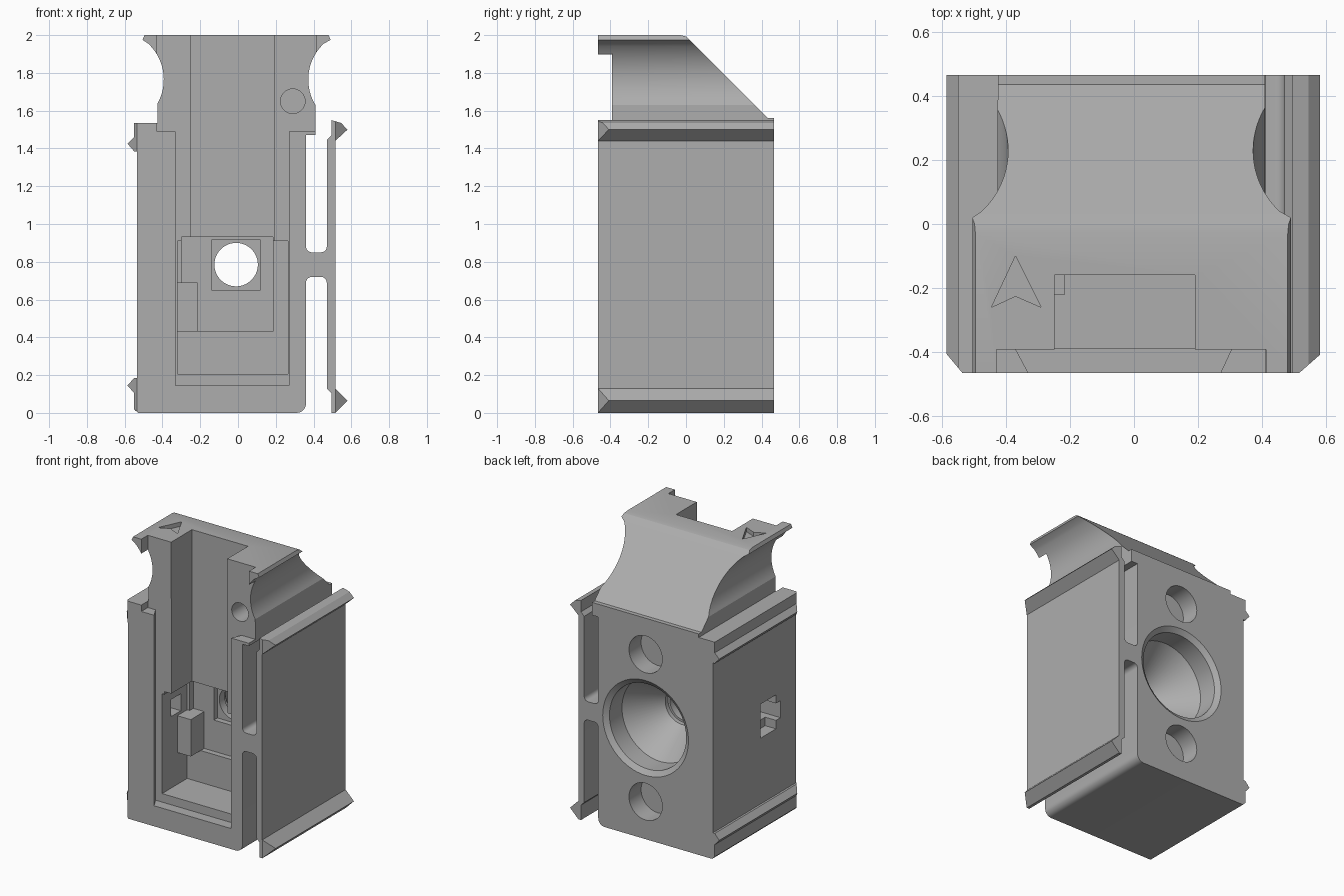
import bpy, bmesh, math

if "Cube" in bpy.data.objects:
    bpy.data.objects.remove(bpy.data.objects["Cube"], do_unlink=True)

grey = bpy.data.materials.new("plain grey")
grey.use_nodes = True
colour = (0.42, 0.42, 0.42, 1)
grey.diffuse_color = colour
grey.node_tree.nodes["Principled BSDF"].inputs["Base Color"].default_value = colour

FRONT, BACK = -0.465, 0.465
AXES = {"x": lambda a, b, t: (t, a, b),
        "y": lambda a, b, t: (a, t, b),
        "z": lambda a, b, t: (a, b, t)}


def finish(name, bm):
    bmesh.ops.recalc_face_normals(bm, faces=bm.faces)
    mesh = bpy.data.meshes.new(name)
    bm.to_mesh(mesh)
    bm.free()
    mesh.materials.append(grey)
    obj = bpy.data.objects.new(name, mesh)
    bpy.context.collection.objects.link(obj)
    return obj


def prism(name, outline, axis, start, end):
    """Outline extruded along one axis."""
    bm = bmesh.new()
    rings = [[bm.verts.new(AXES[axis](a, b, t)) for a, b in outline] for t in (start, end)]
    for ring in rings:
        bm.faces.new(ring)
    for i in range(len(outline)):
        j = (i + 1) % len(outline)
        bm.faces.new((rings[0][i], rings[0][j], rings[1][j], rings[1][i]))
    return finish(name, bm)


def box(name, x0, x1, y0, y1, z0, z1):
    return prism(name, [(x0, y0), (x1, y0), (x1, y1), (x0, y1)], "z", z0, z1)


def lathe(name, cx, cz, profile, sides=64):
    """Solid of revolution about a line along y; profile holds (radius, y)."""
    bm = bmesh.new()
    rings = []
    for r, y in profile:
        angles = [math.tau * k / sides for k in range(sides)]
        rings.append([bm.verts.new((cx + r * math.cos(a), y, cz + r * math.sin(a))) for a in angles])
    bm.faces.new(rings[0])
    bm.faces.new(rings[-1])
    for low, high in zip(rings, rings[1:]):
        for i in range(sides):
            j = (i + 1) % sides
            bm.faces.new((low[i], low[j], high[j], high[i]))
    return finish(name, bm)


def arc(cx, cz, r, start, end, steps):
    angles = [math.radians(start + (end - start) * i / steps) for i in range(steps + 1)]
    return [(cx + r * math.cos(a), cz + r * math.sin(a)) for a in angles]


def combine(target, tool, operation="DIFFERENCE"):
    mod = target.modifiers.new("combine", "BOOLEAN")
    mod.operation = operation
    mod.solver = "EXACT"
    mod.object = tool
    bpy.context.view_layer.objects.active = target
    bpy.ops.object.modifier_apply(modifier=mod.name)
    bpy.data.objects.remove(tool, do_unlink=True)


# Outline: base, bridge to the spring arm, arm with hooks, head, left hooks
outline = [(-0.53, 0), (0.31, 0)] + arc(0.31, 0.05, 0.05, -90, 0, 6)[1:]
outline += arc(0.39, 0.69, 0.03, 180, 90, 5) + arc(0.44, 0.69, 0.03, 90, 0, 5)
outline += [(0.47, 0.13), (0.495, 0.105), (0.495, 0), (0.515, 0), (0.58, 0.065),
            (0.515, 0.13), (0.515, 1.44), (0.58, 1.5), (0.545, 1.535),
            (0.495, 1.55), (0.495, 1.47), (0.47, 1.445)]
outline += arc(0.44, 0.88, 0.03, 0, -90, 5) + arc(0.39, 0.88, 0.03, -90, -180, 5)
outline += [(0.36, 1.47), (0.41, 1.47)]
outline += arc(0.632, 1.765, 0.26, 211, 133, 18)
outline += [(0.49, 1.975), (0.48, 2), (-0.495, 2), (-0.505, 1.975)]
outline += arc(-0.653, 1.765, 0.26, 47, -29, 18)
outline += [(-0.425, 1.535), (-0.55, 1.535), (-0.55, 1.46), (-0.585, 1.425),
            (-0.55, 1.385), (-0.535, 1.385), (-0.535, 0.185), (-0.55, 0.185),
            (-0.585, 0.145), (-0.55, 0.105), (-0.55, 0.02)]
body = prism("housing", outline, "y", FRONT, BACK)

# Sloped back of the head
combine(body, prism("slope", [(-0.03, 2), (0, 1.993), (0.02, 1.975), (0.435, 1.56),
                              (0.5, 1.56), (0.5, 2.1), (-0.03, 2.1)], "x", -0.7, 0.7))

# Bevelled front ends of the hooks
for s, inner in ((1, 0.515), (-1, 0.535)):
    combine(body, prism("hook_bevel", [(s * inner, -0.466), (s * 0.59, -0.4),
                                       (s * 0.7, -0.4), (s * 0.7, -0.6), (s * inner, -0.6)],
                        "z", -0.1, 2.1 if s < 0 else 1.7))

# Front recess, dovetail cover slot and cable channel
combine(body, box("recess", -0.43, 0.412, -0.6, -0.392, 1.49, 2.1))
combine(body, prism("dovetail", [(-0.27, -0.6), (0.21, -0.6), (0.27, FRONT), (0.305, -0.39),
                                 (-0.37, -0.39), (-0.33, FRONT)], "z", 0.145, 1.6))
combine(body, box("channel", -0.248, 0.19, -0.5, -0.16, 0.9, 2.1))

# Stepped pocket for the inner parts
combine(body, box("pocket", -0.32, 0.265, -0.42, -0.11, 0.205, 0.91))
combine(body, box("deep_pocket", -0.3, 0.185, -0.42, -0.07, 0.43, 0.93))
combine(body, box("square_seat", -0.14, 0.12, -0.42, -0.03, 0.65, 0.915))
combine(body, box("post", -0.33, -0.215, -0.22, -0.05, 0.43, 0.69), "UNION")

# Conical opening through to the back, with round holes above and below
combine(body, lathe("cone", -0.01, 0.785, [(0.115, -0.2), (0.115, 0.03), (0.13, 0.03), (0.13, 0.06),
                                           (0.3, 0.3), (0.3, 0.44), (0.335, BACK), (0.335, 0.6)]))
for z in (1.305, 0.265):
    combine(body, lathe("magnet_hole", -0.01, z, [(0.13, 0.33), (0.13, 0.6)], 48))
combine(body, lathe("pin_hole", 0.29, 1.65, [(0.065, -0.6), (0.065, -0.1)], 32))

# Side port with a narrower rear part
combine(body, box("port", -0.6, -0.45, -0.24, -0.065, 0.65, 0.89))
combine(body, box("port_step", -0.6, -0.28, -0.29, -0.18, 0.71, 0.83))

# Engraved arrow on top
combine(body, prism("arrow", [(-0.37, -0.1), (-0.445, -0.26), (-0.37, -0.225), (-0.29, -0.26)],
                    "z", 1.97, 2.1))

bpy.ops.object.select_all(action="DESELECT")
body.select_set(True)
bpy.context.view_layer.objects.active = body
bpy.ops.object.shade_smooth_by_angle(angle=math.radians(25))
